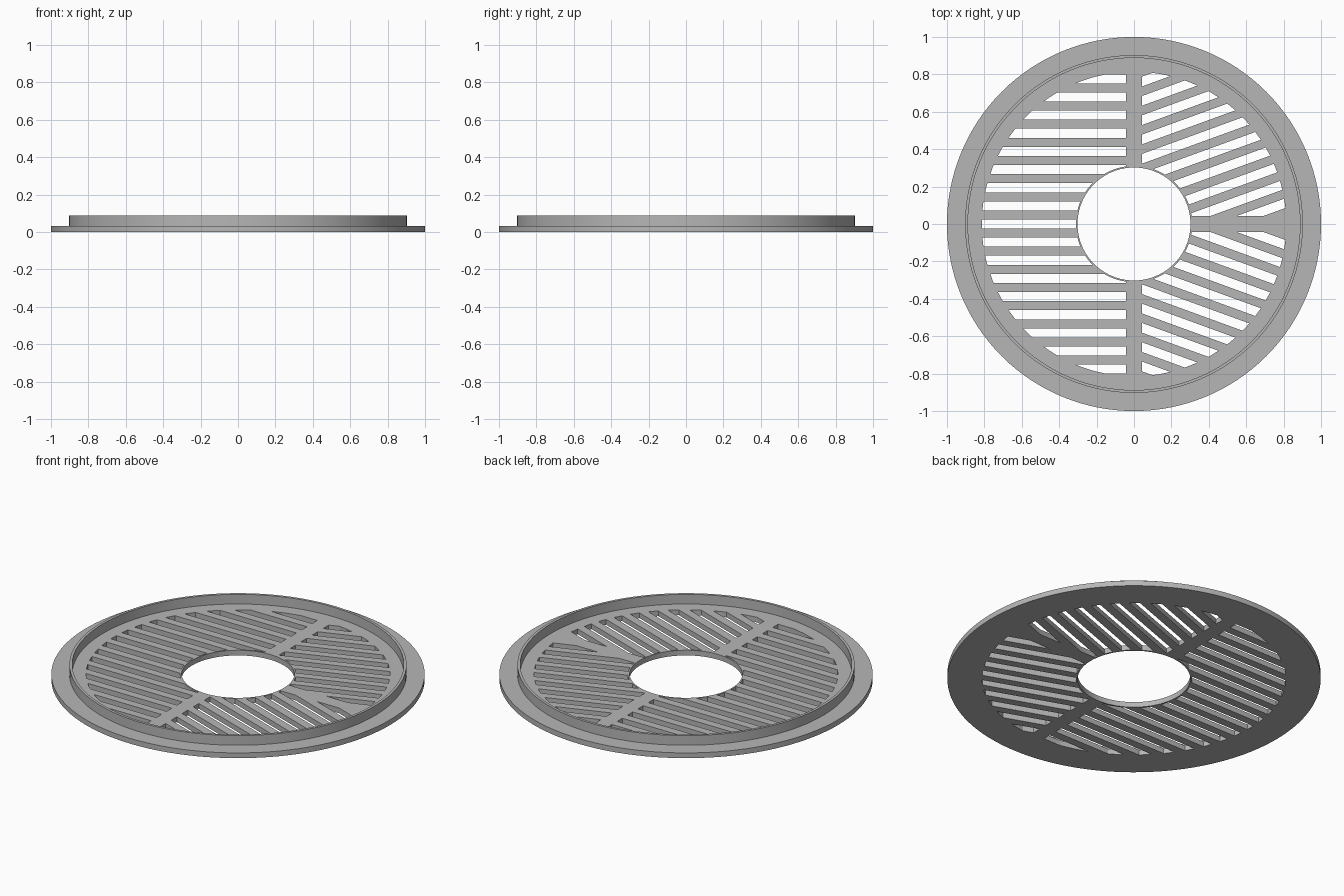
import bpy, bmesh, math
from mathutils import Matrix

if "Cube" in bpy.data.objects:
    bpy.data.objects.remove(bpy.data.objects["Cube"])

PLATE_TOP, RIM_TOP = 0.031, 0.088
HOLE, RIM_IN, RIM_OUT = 0.302, 0.888, 0.903
SLOT_IN, SLOT_OUT, SPOKE = 0.311, 0.814, 0.042
PITCH, SLOT = 0.097, 0.049
SEG = 128

grey = bpy.data.materials.new("satin grey")
grey.use_nodes = True
grey.diffuse_color = (0.47, 0.47, 0.47, 1)
grey.node_tree.nodes["Principled BSDF"].inputs["Base Color"].default_value = (0.47, 0.47, 0.47, 1)


def finish(bm, name):
    bmesh.ops.recalc_face_normals(bm, faces=bm.faces)
    mesh = bpy.data.meshes.new(name)
    bm.to_mesh(mesh)
    bm.free()
    mesh.materials.append(grey)
    obj = bpy.data.objects.new(name, mesh)
    bpy.context.collection.objects.link(obj)
    return obj


def lathe(name, profile):
    """Closed (radius, height) profile turned around z."""
    bm = bmesh.new()
    rings = []
    for i in range(SEG):
        a = math.tau * i / SEG
        rings.append([bm.verts.new((r * math.cos(a), r * math.sin(a), z)) for r, z in profile])
    n = len(profile)
    for i in range(SEG):
        a, b = rings[i], rings[(i + 1) % SEG]
        for j in range(n):
            k = (j + 1) % n
            bm.faces.new((a[j], b[j], b[k], a[k]))
    return finish(bm, name)


def arc(radius, start, end, steps=40):
    return [(radius * math.cos(start + (end - start) * i / steps),
             radius * math.sin(start + (end - start) * i / steps)) for i in range(steps + 1)]


def sector(name, first_angle, last_angle):
    """Ring sector whose straight sides stay half a spoke width off the axes."""
    def angles(r):
        off = math.asin(SPOKE / r)
        return first_angle + off, last_angle - off
    lo, hi = angles(SLOT_OUT)
    lo2, hi2 = angles(SLOT_IN)
    outline = arc(SLOT_OUT, lo, hi) + arc(SLOT_IN, hi2, lo2)
    bm = bmesh.new()
    face = bm.faces.new([bm.verts.new((x, y, -0.05)) for x, y in outline])
    top = bmesh.ops.extrude_face_region(bm, geom=[face])["geom"]
    bmesh.ops.translate(bm, vec=(0, 0, 0.11), verts=[v for v in top if isinstance(v, bmesh.types.BMVert)])
    return finish(bm, name)


def strips(name, angle, offset):
    """Row of parallel bars, one for each slot."""
    bm = bmesh.new()
    turn = Matrix.Rotation(angle, 4, 'Z')
    for k in range(-9, 10):
        place = turn @ Matrix.Translation((0, offset + k * PITCH, 0)) @ Matrix.Diagonal((2.4, SLOT, 0.3, 1))
        bmesh.ops.create_cube(bm, size=1, matrix=place)
    return finish(bm, name)


def boolean(target, tool, operation):
    mod = target.modifiers.new("cut", 'BOOLEAN')
    mod.object, mod.operation, mod.solver = tool, operation, 'EXACT'
    bpy.context.view_layer.objects.active = target
    bpy.ops.object.modifier_apply(modifier=mod.name)
    bpy.data.objects.remove(tool)


# Flanged plate with raised rim and centre hole
grille = lathe("vent_grille", [
    (HOLE, 0), (1, 0), (1, PLATE_TOP), (RIM_OUT, PLATE_TOP), (RIM_OUT, RIM_TOP),
    (RIM_IN, RIM_TOP), (RIM_IN, PLATE_TOP), (HOLE, PLATE_TOP)])

# Three fields of slots: straight on the right half, slanted and mirrored on the left
slant = math.radians(20)
fields = [
    (math.pi / 2, 3 * math.pi / 2, 0, 0),
    (0, math.pi / 2, slant, 0.022),
    (-math.pi / 2, 0, -slant, -0.022),
]
for start, end, angle, offset in fields:
    cutter = sector("slot_cutter", start, end)
    cutter.hide_render = True
    boolean(cutter, strips("slot_bars", angle, offset), 'INTERSECT')
    boolean(grille, cutter, 'DIFFERENCE')

# Smooth round walls, sharp edges
bpy.ops.object.select_all(action='DESELECT')
grille.select_set(True)
bpy.context.view_layer.objects.active = grille
bpy.ops.object.shade_smooth_by_angle(angle=math.radians(25))
